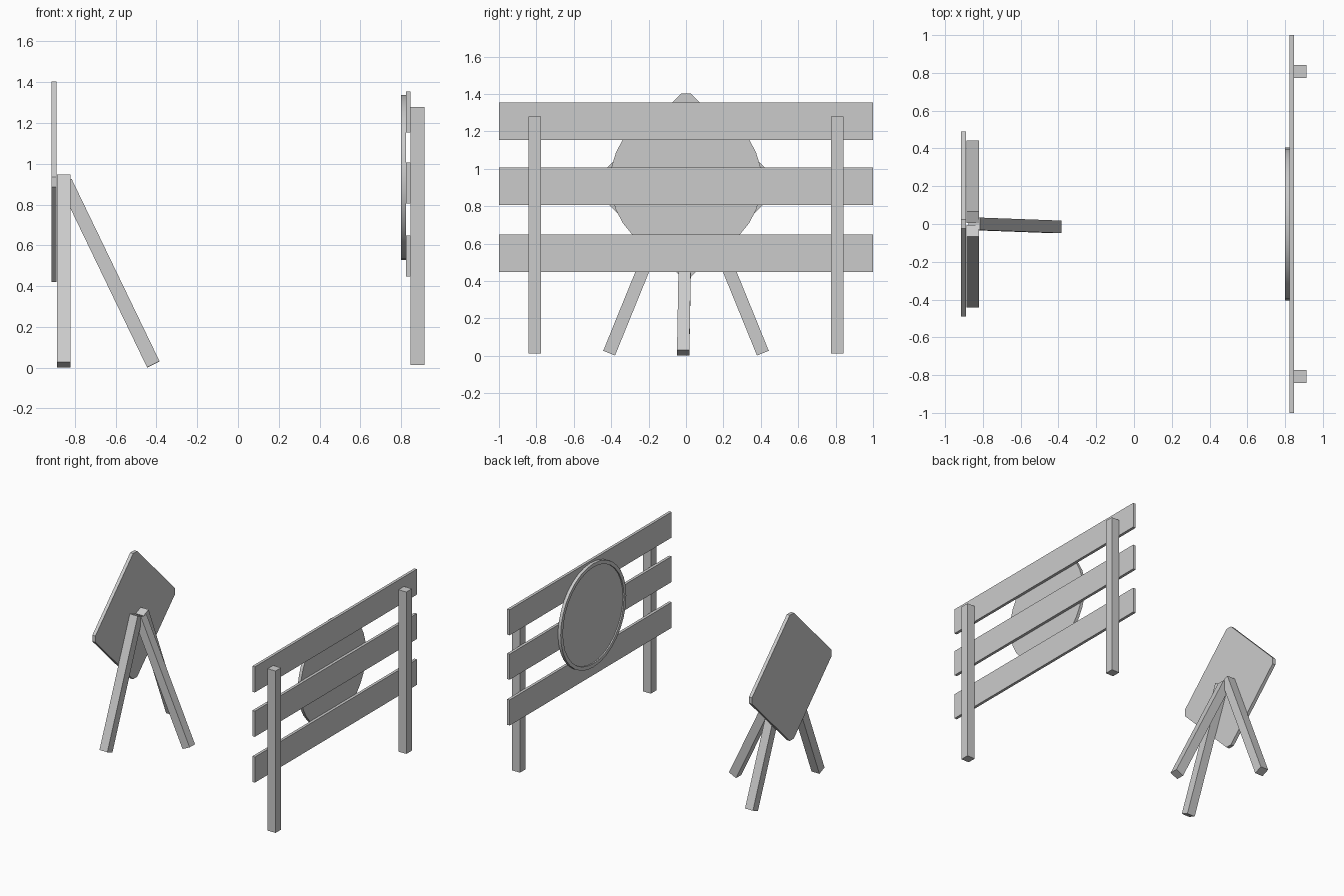
import bpy, bmesh, math
from mathutils import Vector, Matrix

if "Cube" in bpy.data.objects:
    bpy.data.objects.remove(bpy.data.objects["Cube"])

DROP = Vector((0, 0, -0.007))   # settles the lowest leg on the floor


def make(name, bm):
    bmesh.ops.translate(bm, verts=bm.verts, vec=DROP)
    bmesh.ops.recalc_face_normals(bm, faces=bm.faces)
    mesh = bpy.data.meshes.new(name)
    bm.to_mesh(mesh)
    bm.free()
    obj = bpy.data.objects.new(name, mesh)
    bpy.context.collection.objects.link(obj)
    return obj


def box(name, lo, hi):
    lo, hi = Vector(lo), Vector(hi)
    bm = bmesh.new()
    bmesh.ops.create_cube(bm, size=1)
    bmesh.ops.scale(bm, verts=bm.verts, vec=hi - lo)
    bmesh.ops.translate(bm, verts=bm.verts, vec=(lo + hi) / 2)
    return make(name, bm)


def beam(name, a, b, side, wa, wb):
    """Square beam from a to b; side is the rough direction of its first width."""
    a, b = Vector(a), Vector(b)
    z = (b - a).normalized()
    y = z.cross(Vector(side)).normalized()
    x = y.cross(z)
    rot = Matrix((x, y, z)).transposed().to_4x4()
    bm = bmesh.new()
    bmesh.ops.create_cube(bm, size=1)
    bmesh.ops.scale(bm, verts=bm.verts, vec=(wa, wb, (b - a).length))
    bmesh.ops.transform(bm, verts=bm.verts, matrix=Matrix.Translation((a + b) / 2) @ rot)
    return make(name, bm)


# Fence planks and posts
for i, z in enumerate((0.555, 0.913, 1.26)):
    box(f"fence_plank_{i + 1}", (0.824, -1, z - 0.1), (0.846, 1, z + 0.1))
for label, y in (("left", -0.808), ("right", 0.808)):
    box(f"fence_post_{label}", (0.846, y - 0.034, 0.02), (0.914, y + 0.034, 1.285))

# Round target with a raised rim facing -x
bm = bmesh.new()
place = Matrix.Translation((0.812, 0, 0.94)) @ Matrix.Rotation(-math.pi / 2, 4, 'Y')
bmesh.ops.create_cone(bm, cap_ends=True, segments=32, radius1=0.405, radius2=0.405,
                      depth=0.024, matrix=place)
front = min(bm.faces, key=lambda f: f.calc_center_median().x)
bmesh.ops.inset_region(bm, faces=[front], thickness=0.028)
inner = bmesh.ops.extrude_face_region(bm, geom=[front])
bmesh.ops.translate(bm, verts=[v for v in inner["geom"] if isinstance(v, bmesh.types.BMVert)],
                    vec=(0.01, 0, 0))
if front.is_valid:
    bmesh.ops.delete(bm, geom=[front], context='FACES')
target = make("round_target", bm)
bpy.context.view_layer.objects.active = target
target.select_set(True)
bpy.ops.object.shade_smooth_by_angle(angle=math.radians(30))

# Diamond board with clipped corners
bm = bmesh.new()
r, c, cz = 0.491, 0.025, 0.918
ring = []
for k in range(4):
    turn = Matrix.Rotation(k * math.pi / 2, 4, 'X')
    for s in (-c, c):
        ring.append(bm.verts.new(turn @ Vector((0, r, s)) + Vector((-0.915, 0, cz))))
face = bm.faces.new(ring)
ext = bmesh.ops.extrude_face_region(bm, geom=[face])
bmesh.ops.translate(bm, verts=[v for v in ext["geom"] if isinstance(v, bmesh.types.BMVert)],
                    vec=(0.026, 0, 0))
if not any(abs(f.calc_center_median().x + 0.915) < 1e-4 for f in bm.faces):
    bm.faces.new(ring)
make("diamond_board", bm)

# Easel legs: a splayed pair and one rear prop
for label, s in (("left", -1), ("right", 1)):
    beam(f"easel_leg_{label}", (-0.854, s * 0.411, 0.021), (-0.854, s * 0.036, 0.942),
         (1, 0, 0), 0.068, 0.068)
beam("easel_prop_leg", (-0.415, -0.015, 0.023), (-0.846, 0.001, 0.917),
     (0, 1, 0), 0.066, 0.068)
